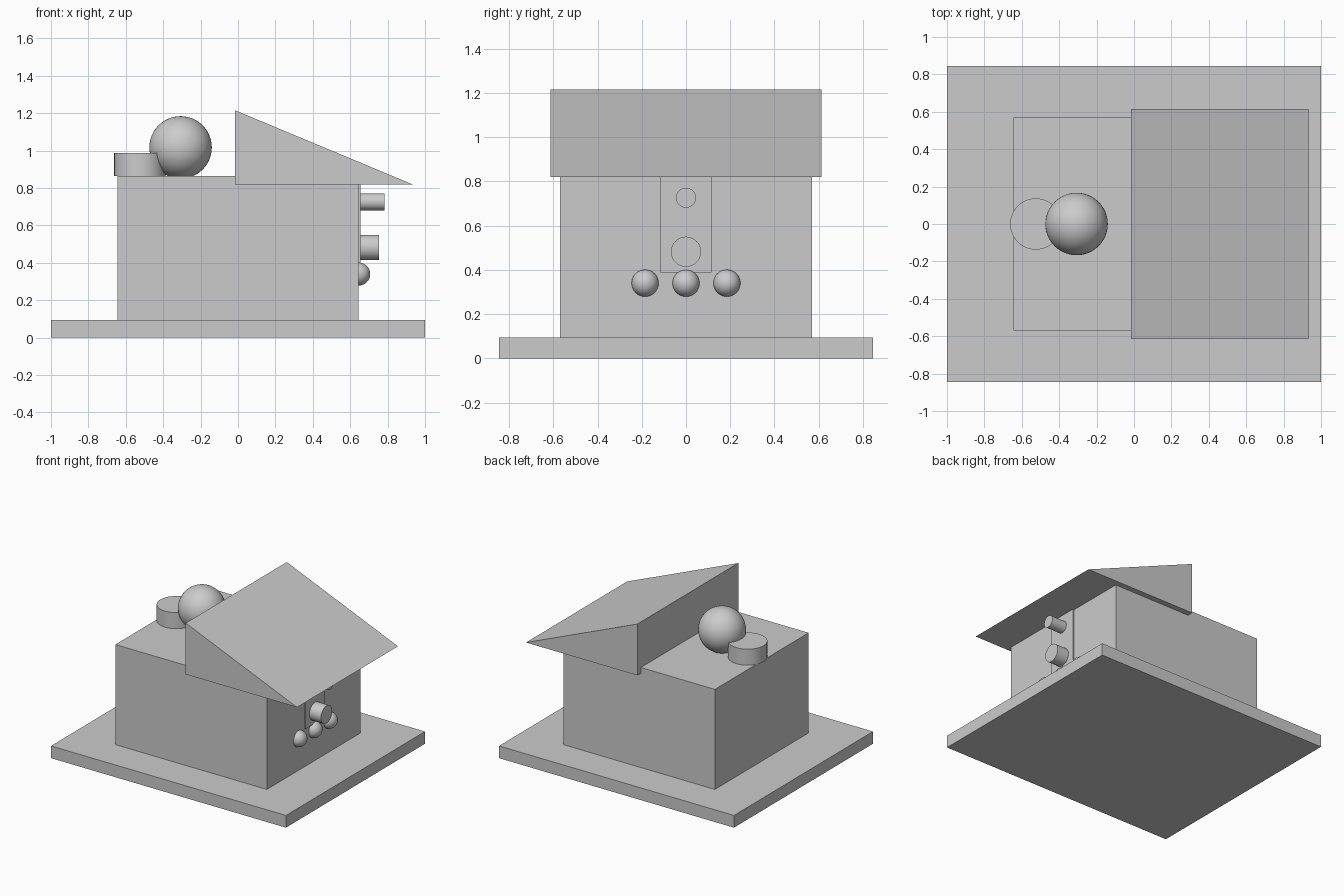
import bpy
import bmesh
import math
from mathutils import Matrix

if "Cube" in bpy.data.objects:
    bpy.data.objects.remove(bpy.data.objects["Cube"], do_unlink=True)

grey = bpy.data.materials.new("plain_grey")
grey.use_nodes = True
COLOUR = (0.6, 0.6, 0.6, 1)
grey.diffuse_color = COLOUR
grey.node_tree.nodes["Principled BSDF"].inputs["Base Color"].default_value = COLOUR


def finish(name, bm, smooth=False):
    mesh = bpy.data.meshes.new(name)
    bmesh.ops.recalc_face_normals(bm, faces=bm.faces)
    bm.to_mesh(mesh)
    bm.free()
    mesh.materials.append(grey)
    ob = bpy.data.objects.new(name, mesh)
    bpy.context.collection.objects.link(ob)
    if smooth:
        bpy.ops.object.select_all(action='DESELECT')
        ob.select_set(True)
        bpy.context.view_layer.objects.active = ob
        bpy.ops.object.shade_smooth_by_angle(angle=math.radians(35))
    return ob


def prism(name, profile, half_depth):
    """Extrude an x-z profile symmetrically along y."""
    bm = bmesh.new()
    face = bm.faces.new([bm.verts.new((x, -half_depth, z)) for x, z in profile])
    new = bmesh.ops.extrude_face_region(bm, geom=[face])["geom"]
    verts = [v for v in new if isinstance(v, bmesh.types.BMVert)]
    bmesh.ops.translate(bm, verts=verts, vec=(0, 2 * half_depth, 0))
    return finish(name, bm)


def box(name, x0, x1, z0, z1, half_depth):
    return prism(name, [(x0, z0), (x1, z0), (x1, z1), (x0, z1)], half_depth)


def ball(name, centre, radius):
    bm = bmesh.new()
    bmesh.ops.create_uvsphere(bm, u_segments=48, v_segments=24, radius=radius,
                              matrix=Matrix.Translation(centre))
    return finish(name, bm, True)


def cylinder(name, centre, radius, length, along_x=False):
    turn = Matrix.Rotation(math.pi / 2 if along_x else 0, 4, 'Y')
    bm = bmesh.new()
    bmesh.ops.create_cone(bm, cap_ends=True, segments=64, radius1=radius,
                          radius2=radius, depth=length,
                          matrix=Matrix.Translation(centre) @ turn)
    return finish(name, bm, True)


# Ground slab and main block
box("base_slab", -1, 1, 0, 0.094, 0.845)
box("main_block", -0.645, 0.645, 0.094, 0.864, 0.57)

# Wedge roof sloping down over the right wall
prism("wedge_roof", [(-0.015, 0.82), (0.932, 0.82), (-0.015, 1.215)], 0.614)

# Rooftop ball and drum
ball("roof_ball", (-0.307, 0, 1.017), 0.167)
cylinder("roof_drum", (-0.525, 0, 0.926), 0.137, 0.124)

# Wall panel with two pegs
box("wall_panel", 0.63, 0.656, 0.388, 0.83, 0.115)
cylinder("upper_peg", (0.71, 0, 0.726), 0.045, 0.146, True)
cylinder("lower_peg", (0.695, 0, 0.482), 0.068, 0.118, True)

# Row of knobs below the panel
for side, y in (("front", -0.185), ("middle", 0), ("back", 0.185)):
    ball(side + "_knob", (0.646, y, 0.34), 0.061)
